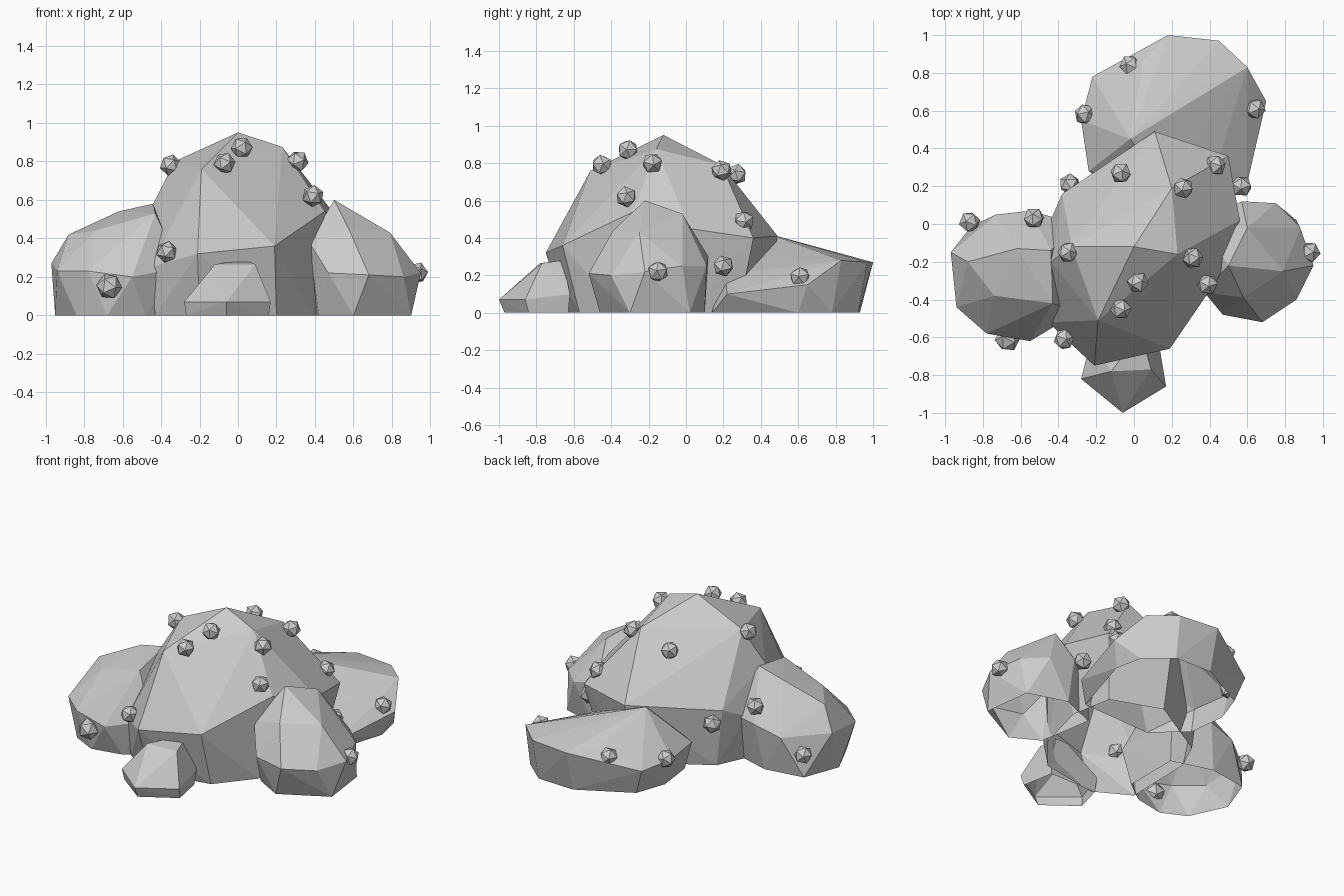
import bpy, bmesh, random

random.seed(4)


def rock(name, points, base):
    """Faceted boulder: convex hull of corner points and a ground outline, open below."""
    bm = bmesh.new()
    for p in points + [(x, y, 0) for x, y in base]:
        bm.verts.new(p)
    bmesh.ops.convex_hull(bm, input=bm.verts[:])
    bmesh.ops.delete(bm, geom=[v for v in bm.verts if not v.link_faces], context='VERTS')
    bmesh.ops.recalc_face_normals(bm, faces=bm.faces[:])
    floor = [f for f in bm.faces if all(v.co.z < 1e-4 for v in f.verts)]
    bmesh.ops.delete(bm, geom=floor, context='FACES')
    me = bpy.data.meshes.new(name)
    bm.to_mesh(me)
    bm.free()
    ob = bpy.data.objects.new(name, me)
    bpy.context.collection.objects.link(ob)
    return ob


# Large central boulder
rock("main_boulder",
     [(0, -.12, .95), (.23, -.16, .875), (.2, .19, .79), (-.19, -.51, .76),
      (-.33, -.12, .80), (-.44, -.2, .58), (-.455, -.52, .25), (-.21, -.75, .32),
      (.19, -.66, .36), (.45, -.28, .54), (.56, .02, .45), (.5, .36, .4),
      (.11, .49, .41), (-.38, .16, .38), (-.45, 0, .3)],
     [(-.43, -.51), (-.2, -.64), (.2, -.57), (.39, -.34), (.48, 0),
      (.43, .28), (.1, .4), (-.33, .15), (-.42, -.05)])

# Left boulder
rock("left_boulder",
     [(-.97, -.15, .27), (-.88, -.2, .42), (-.62, -.13, .54), (-.44, -.14, .58),
      (-.43, -.42, .53), (-.74, -.38, .44), (-.94, -.44, .23), (-.55, -.62, .2),
      (-.78, -.58, .23), (-.73, .05, .25), (-.55, .07, .3), (-.3, 0, .3),
      (-.3, -.47, .25)],
     [(-.95, -.25), (-.84, -.49), (-.68, -.57), (-.48, -.53), (-.33, -.42),
      (-.33, -.05), (-.6, .03), (-.86, -.01)])

# Right boulder
rock("right_boulder",
     [(.5, -.22, .6), (.6, -.02, .53), (.79, -.25, .43),
      (.57, .12, .3), (.75, .11, .25), (.88, -.02, .25), (.95, -.22, .22),
      (.86, -.4, .2), (.68, -.52, .21), (.47, -.48, .22), (.58, -.39, .44),
      (.37, -.36, .38), (.35, 0, .3)],
     [(.9, -.3), (.6, -.46), (.42, -.36), (.36, 0), (.6, .1), (.86, .02)])

# Low boulder at the back
rock("back_boulder",
     [(.18, 1, .27), (.45, .97, .27), (.6, .83, .28), (.38, .75, .32),
      (-.02, .45, .42), (.45, .35, .22), (.7, .65, .15), (.6, .22, .1),
      (.05, .87, .29), (-.22, .78, .17), (-.28, .55, .18), (-.24, .28, .18),
      (.15, .2, .3)],
     [(.18, .93), (.44, .92), (.6, .78), (.64, .6), (.5, .14),
      (0, .12), (-.2, .3), (-.23, .55), (-.16, .75)])

# Small boulder at the front
rock("front_boulder",
     [(-.12, -.78, .265), (.09, -.77, .265), (-.03, -.66, .28), (.06, -.66, .28),
      (-.28, -.82, .07), (-.06, -1, .07), (.17, -.86, .07), (.13, -.62, .1),
      (-.23, -.62, .1)],
     [(-.27, -.81), (-.06, -.97), (.16, -.84), (.12, -.63), (-.22, -.63)])

# Round pebbles scattered over the boulders
pebbles = [(.02, -.31, .87), (-.07, -.45, .79), (-.35, -.15, .78), (.31, -.18, .8),
           (.39, -.32, .62), (-.37, -.61, .33), (-.67, -.61, .15), (.93, -.15, .22),
           (-.07, .27, .74), (.26, .19, .76), (.43, .31, .49), (-.34, .21, .3),
           (-.53, .03, .4), (-.87, .01, .16), (-.26, .58, .19), (-.02, .84, .24),
           (.64, .61, .19), (.57, .2, .25)]
for i, p in enumerate(pebbles):
    bpy.ops.mesh.primitive_ico_sphere_add(
        subdivisions=1, radius=.068 if i == 6 else .058, location=p,
        rotation=[random.uniform(0, 6.28) for _ in range(3)])
    bpy.context.object.name = f"pebble_{i + 1}"
